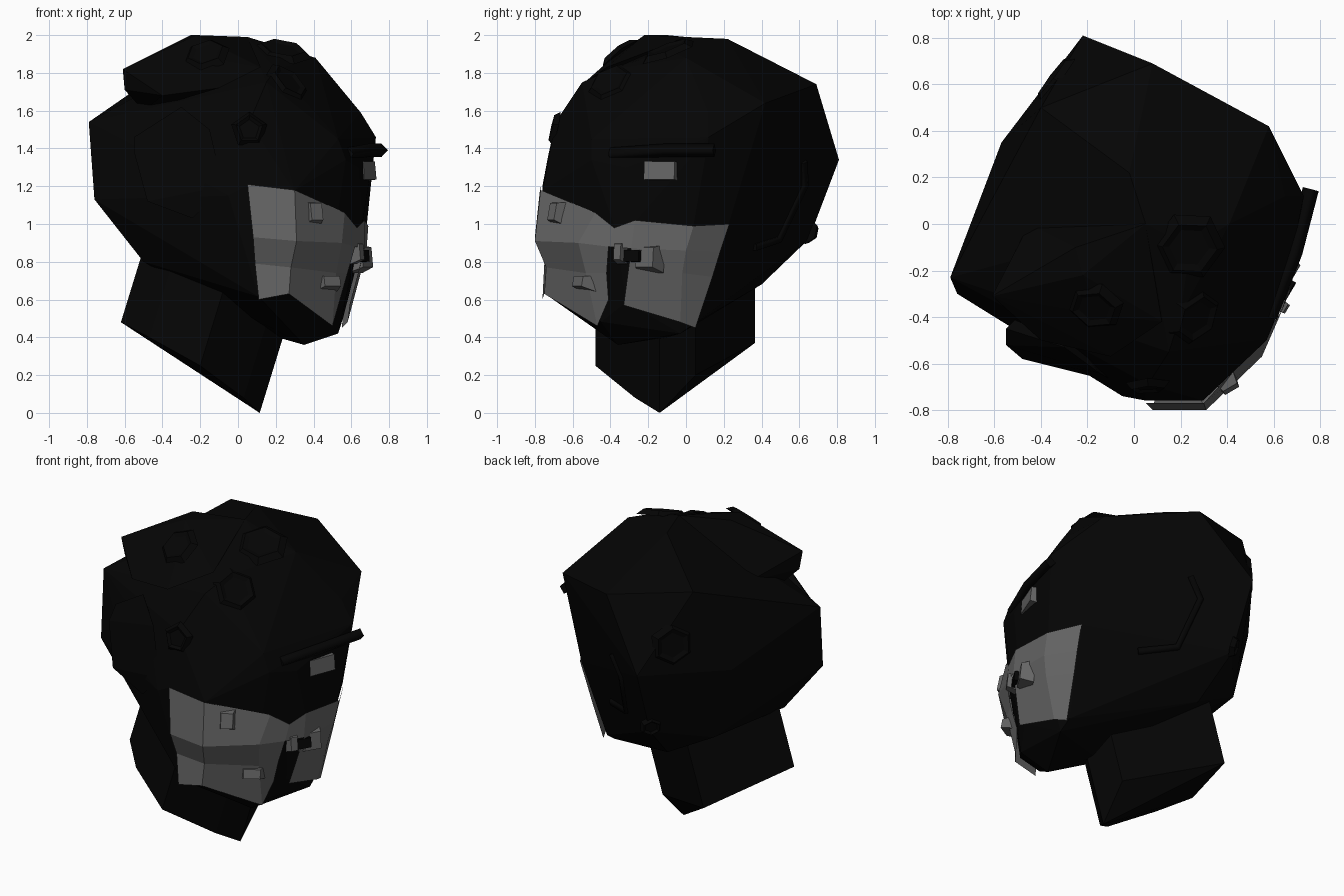
import bpy, bmesh
from mathutils import Vector
from mathutils.bvhtree import BVHTree

cube = bpy.data.objects.get("Cube")
if cube:
    bpy.data.objects.remove(cube, do_unlink=True)


def make_material(name, level):
    mat = bpy.data.materials.new(name)
    mat.use_nodes = True
    colour = (level, level, level, 1)
    mat.diffuse_color = colour
    bsdf = next(n for n in mat.node_tree.nodes if n.type == 'BSDF_PRINCIPLED')
    bsdf.inputs["Base Color"].default_value = colour
    bsdf.inputs["Roughness"].default_value = 0.8
    return mat


black = make_material("matte black", 0.0014)
grey = make_material("mask grey", 0.13)


def add_object(name, bm, mat):
    bmesh.ops.recalc_face_normals(bm, faces=bm.faces[:])
    mesh = bpy.data.meshes.new(name)
    bm.to_mesh(mesh)
    bm.free()
    mesh.materials.append(mat)
    obj = bpy.data.objects.new(name, mesh)
    bpy.context.scene.collection.objects.link(obj)
    return obj


def hull(name, points, mat):
    """Faceted solid wrapped around a handful of corner points."""
    bm = bmesh.new()
    for p in points:
        bm.verts.new(p)
    bmesh.ops.convex_hull(bm, input=bm.verts[:])
    loose = [v for v in bm.verts if not v.link_faces]
    bmesh.ops.delete(bm, geom=loose, context='VERTS')
    return add_object(name, bm, mat)


def orient(bm, loc, normal):
    """Turn a part built along z so that it points along the normal."""
    turn = Vector(normal).to_track_quat('Z', 'Y').to_matrix().to_4x4()
    bmesh.ops.transform(bm, matrix=turn, verts=bm.verts[:])
    bmesh.ops.translate(bm, vec=loc, verts=bm.verts[:])


def block(name, loc, normal, size, mat, taper=0.7):
    """Small box whose outer end is tapered."""
    bm = bmesh.new()
    bmesh.ops.create_cube(bm, size=1)
    for v in bm.verts:
        k = taper if v.co.z > 0 else 1
        v.co = (v.co.x * size[0] * k, v.co.y * size[1] * k, v.co.z * size[2])
    orient(bm, loc, normal)
    return add_object(name, bm, mat)


def boss(name, target, radius, sides=6):
    """Very low many-sided rim with a sunken middle."""
    loc, normal = on_head(target)
    bm = bmesh.new()
    bmesh.ops.create_cone(bm, cap_ends=True, segments=sides, radius1=radius,
                          radius2=radius * 0.75, depth=0.03)
    top = max(bm.faces, key=lambda f: f.calc_center_median().z)
    bmesh.ops.inset_region(bm, faces=[top], thickness=radius * 0.2)
    bmesh.ops.translate(bm, vec=(0, 0, -0.012), verts=top.verts[:])
    orient(bm, loc, normal)
    return add_object(name, bm, black)


def ridge(name, path, radius):
    """Square-section bar along a path."""
    curve = bpy.data.curves.new(name, 'CURVE')
    curve.dimensions = '3D'
    curve.bevel_depth = radius
    curve.bevel_resolution = 0
    curve.use_fill_caps = True
    spline = curve.splines.new('POLY')
    spline.points.add(len(path) - 1)
    for point, co in zip(spline.points, path):
        point.co = (*co, 1)
    curve.materials.append(black)
    obj = bpy.data.objects.new(name, curve)
    bpy.context.scene.collection.objects.link(obj)
    return obj


# Mask columns run around the face: top edge, cheek, ledge under it, chin edge
mask_columns = [
    [(.05, -.77, 1.21), (.08, -.8, .93), (.09, -.75, .79), (.11, -.76, .6)],
    [(.3, -.77, 1.18), (.31, -.8, .91), (.28, -.74, .77), (.27, -.75, .63)],
    [(.565, -.48, 1.06), (.55, -.57, .9), (.52, -.53, .74), (.5, -.47, .46)],
    [(.63, -.38, .98), (.62, -.41, .88), (.58, -.42, .74), (.54, -.41, .6)],
    [(.67, -.27, 1.02), (.67, -.29, .87), (.63, -.31, .72), (.59, -.33, .57)],
    [(.69, .04, .99), (.68, 0, .86), (.65, -.02, .74), (.58, -.03, .48)],
    [(.59, .23, 1), (.58, .18, .85), (.57, .14, .72), (.55, .05, .45)],
]

# Head: skull corners, plus the mask drawn in behind its own surface
skull = [
    # back and top
    (-.22, .81, 1.34), (.08, .69, 1.74), (-.4, .5, 1.81), (-.02, .22, 1.98),
    (.05, 0, 1.99), (.24, -.1, 1.92), (-.79, -.23, 1.54), (-.76, -.3, 1.13),
    (-.57, .35, 1.3), (-.45, .36, .84), (-.2, .65, .92), (-.15, .4, .68),
    (-.5, -.28, .8),
    # forehead, temples and brow
    (-.2, -.6, 1.4), (-.48, -.47, 1.2), (.05, -.73, 1.36), (.06, -.69, 1.54),
    (-.05, -.74, 1.15), (.15, -.55, 1.75), (.2, -.39, 1.82), (.41, 0, 1.88),
    (.54, 0, 1.69), (.65, .12, 1.59), (.58, .42, 1.64), (.73, .12, 1.46),
    (.7, .07, 1.2), (.64, -.32, 1.3), (.35, -.64, 1.3), (.57, -.5, 1.34),
    (.53, -.5, 1.45),
    # jaw underside
    (.35, -.36, .36), (.53, -.03, .42), (.21, -.1, .4),
]
centre = Vector((.1, -.05, .9))
tuck = (.985, .9, .9, .95)
inner = [centre.lerp(Vector(p), t) for col in mask_columns for p, t in zip(col, tuck)]
head = hull("head", [Vector(p) for p in skull] + inner, black)

# Raised panels on the crown and the right temple
crown = hull("crown", [
    (-.61, -.31, 1.82), (-.6, -.29, 1.71), (-.25, -.1, 2), (.05, 0, 1.99),
    (-.22, -.22, 2), (-.4, -.5, 1.68), (.12, -.42, 1.83), (-.1, -.57, 1.72),
    (-.45, 0, 1.7), (-.5, -.2, 1.6), (-.15, -.39, 1.88)], black)
temple = hull("right_temple", [
    (-.55, -.45, 1.46), (-.55, -.52, 1.38), (-.48, -.58, 1.12), (-.24, -.62, 1.03),
    (-.08, -.68, 1.2), (-.15, -.64, 1.5), (-.3, -.53, 1.62), (-.4, -.3, 1.35)], black)

probe = bmesh.new()
for part in (head, crown, temple):
    probe.from_mesh(part.data)
tree = BVHTree.FromBMesh(probe)
probe.free()


def on_head(target):
    """Outer surface point and normal of the head towards a target."""
    middle = Vector((0, 0, 1.1))
    outward = (Vector(target) - middle).normalized()
    loc, normal, _, _ = tree.ray_cast(middle + outward * 3, -outward)
    return loc, normal


# Neck: slanted cut end pushed up along the neck axis
neck_end = [Vector(p) for p in [
    (.115, -.14, 0), (.03, -.27, .08), (-.2, -.48, .25), (-.47, -.36, .4),
    (-.62, -.21, .48), (-.38, .365, .37), (.13, .05, .2)]]
neck_axis = Vector((.16, 0, .52))
hull("neck", neck_end + [p + neck_axis for p in neck_end], black)

# Face mask, left open at the mouth
bm = bmesh.new()
grid = [[bm.verts.new(p) for p in col] for col in mask_columns]
mouth_column = 3
for i, (a, b) in enumerate(zip(grid, grid[1:])):
    for j in range(len(a) - 1):
        if i == mouth_column and j > 0:
            continue
        bm.faces.new((a[j], a[j + 1], b[j + 1], b[j]))
mask = add_object("face_mask", bm, grey)
# Face the mask outward
if sum(f.normal.dot(f.center - centre) for f in mask.data.polygons) < 0:
    mask.data.flip_normals()

# Blocks and vents on the mask
forward = Vector((.85, -.5, .1))
side = Vector((.5, -.85, .2))
block("nose_block", (.63, -.35, .85), forward, (.06, .12, .06), grey)
block("nose_vent", (.655, -.28, .83), forward, (.09, .06, .04), black, 1)
block("cheek_block_left", (.65, -.2, .82), forward, (.15, .15, .08), grey)
block("cheek_block_right", (.4, -.68, 1.06), side, (.1, .13, .07), grey)
block("chin_block", (.48, -.54, .69), side, (.14, .08, .08), grey)

# Eye block, turned a little towards the nose
block("eye", (.67, -.13, 1.28), (.92, -.36, .1), (.18, .1, .06), grey, 0.95)

# Brow bar and the ear ridge on the left side
ridge("brow", [(.58, -.4, 1.37), (.69, -.12, 1.39), (.76, .15, 1.39)], 0.035)
ear_path = [(.09, .62, 1.33), (.02, .66, 1.21), (.1, .62, .87), (.34, .45, .82)]
ridge("left_ear", [on_head(p)[0] for p in ear_path], 0.025)

# Low bosses over the skull
boss("top_boss", (.24, -.1, 1.93), .16)
boss("left_forehead_boss", (.28, -.42, 1.78), .14)
boss("right_forehead_boss", (-.17, -.36, 1.9), .13)
boss("front_boss", (.06, -.7, 1.5), .1, 5)
boss("back_boss", (-.34, .62, 1.5), .14)
boss("lower_back_boss", (-.22, .68, .95), .07)
